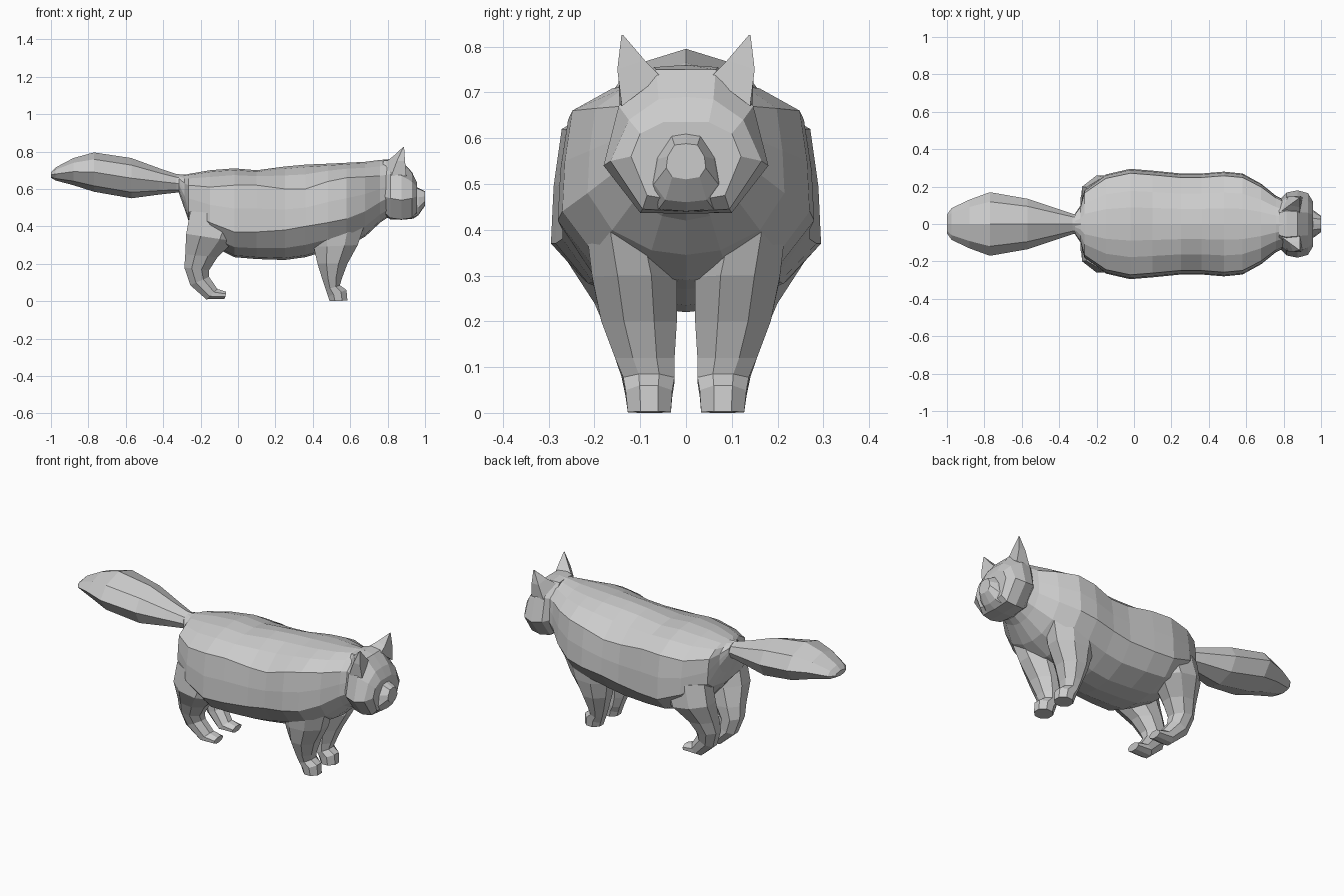
import bpy, bmesh
from mathutils import Vector

fur = bpy.data.materials.new("grey fur")
fur.diffuse_color = (0.6, 0.6, 0.6, 1)


def loft(name, rings, mirror=False):
    """Skin a list of equal-length point rings, cap both ends, flat shaded."""
    bm = bmesh.new()
    loops = [[bm.verts.new(p) for p in r] for r in rings]
    n = len(loops[0])
    for a, b in zip(loops, loops[1:]):
        for i in range(n):
            j = (i + 1) % n
            bm.faces.new((a[i], a[j], b[j], b[i]))
    bm.faces.new(loops[0])
    bm.faces.new(loops[-1])
    bmesh.ops.remove_doubles(bm, verts=bm.verts, dist=0.0005)
    bmesh.ops.recalc_face_normals(bm, faces=bm.faces)
    me = bpy.data.meshes.new(name)
    bm.to_mesh(me)
    bm.free()
    me.materials.append(fur)
    ob = bpy.data.objects.new(name, me)
    bpy.context.collection.objects.link(ob)
    if mirror:
        m = ob.modifiers.new("mirror", 'MIRROR')
        m.use_axis = (False, True, False)
    return ob


def symmetric(x, half):
    """Close a half profile (y, z) running from top centre to bottom centre."""
    return [(x, y, z) for y, z in half] + [(x, -y, z) for y, z in half[-2:0:-1]]


# Body: x, top, bottom, half width, shoulder crease height, widest height
def body_ring(x, top, bot, w, crease, wide):
    return symmetric(x, [
        (0, top), (.3 * w, top - .1 * (top - crease)),
        (.6 * w, crease + .6 * (top - crease)), (.92 * w, crease),
        (.98 * w, (crease + wide) / 2), (w, wide),
        (.75 * w, wide - .6 * (wide - bot)), (.35 * w, bot + .01), (0, bot)])


body = [
    (-.315, .675, .575, .055, .655, .62),
    (-.285, .675, .49, .10, .63, .56),
    (-.265, .68, .43, .18, .62, .48),
    (-.15, .70, .30, .265, .61, .42),
    (-.02, .71, .235, .295, .62, .37),
    (.10, .70, .225, .285, .62, .37),
    (.25, .72, .22, .27, .60, .38),
    (.36, .73, .235, .27, .60, .40),
    (.48, .735, .27, .28, .64, .42),
    (.58, .74, .29, .27, .66, .44),
    (.68, .745, .345, .215, .665, .48),
    (.76, .755, .42, .15, .67, .53),
    (.82, .76, .46, .12, .68, .56)]
loft("body", [body_ring(*s) for s in body])


# Tail: x, top, bottom, half width
def tail_ring(x, top, bot, w):
    mid, h = (top + bot) / 2, (top - bot) / 2
    return symmetric(x, [(0, top), (.7 * w, mid + .65 * h), (w, mid),
                         (.7 * w, mid - .7 * h), (0, bot)])


tail = [(-1, .69, .66, .05), (-.975, .715, .645, .085), (-.88, .765, .62, .13),
        (-.77, .795, .585, .17), (-.57, .765, .55, .135),
        (-.42, .71, .57, .085), (-.33, .68, .58, .055), (-.27, .675, .58, .05)]
loft("tail", [tail_ring(*s) for s in tail])

# Head: half profiles along x
head = [
    (.775, [(0, .755), (.06, .75), (.11, .67), (.125, .56), (.08, .48), (0, .46)]),
    (.815, [(0, .76), (.07, .755), (.14, .68), (.168, .55), (.09, .445), (0, .437)]),
    (.875, [(0, .75), (.065, .75), (.147, .67), (.18, .54), (.10, .437), (0, .435)]),
    (.93, [(0, .69), (.06, .685), (.125, .64), (.165, .55), (.095, .445), (0, .44)]),
    (.957, [(0, .635), (.05, .635), (.10, .61), (.12, .56), (.085, .475), (0, .46)])]
loft("head", [symmetric(x, h) for x, h in head])

# Muzzle
muzzle = [
    (.935, [(0, .62), (.035, .615), (.07, .56), (.08, .50), (.06, .445), (0, .44)]),
    (.965, [(0, .605), (.03, .60), (.06, .555), (.07, .50), (.045, .465), (0, .46)]),
    (1.0, [(0, .588), (.025, .585), (.04, .56), (.043, .535), (.03, .515), (0, .51)])]
loft("muzzle", [symmetric(x, h) for x, h in muzzle])

# Ears: base, middle and tip
ear = [
    [(.885, .055, .735), (.90, .14, .67), (.82, .145, .67), (.79, .07, .745)],
    [(.888, .09, .77), (.893, .15, .75), (.85, .148, .75), (.83, .10, .775)],
    [(.886, .137, .825), (.888, .141, .825), (.884, .141, .825), (.882, .138, .823)]]
loft("ear", ear, mirror=True)


# Legs: back point (x, z), front point (x, z), inner y, outer y
OCT = [(0, .3), (0, .7), (.3, 1), (.7, 1), (1, .7), (1, .3), (.7, 0), (.3, 0)]


def leg_ring(xb, zb, xf, zf, yi, yo):
    return [Vector((xb + u * (xf - xb), yi + v * (yo - yi), zb + u * (zf - zb)))
            for u, v in OCT]


hind = [
    (-.255, .48, .04, .46, .07, .25),
    (-.277, .36, -.02, .32, .06, .26),
    (-.282, .25, -.11, .235, .05, .20),
    (-.287, .18, -.155, .165, .05, .17),
    (-.255, .085, -.155, .13, .05, .145),
    (-.17, .01, -.11, .065, .04, .13),
    (-.07, .013, -.063, .05, .045, .125)]
loft("hind_leg", [leg_ring(*s) for s in hind], mirror=True)

front = [
    (.39, .42, .68, .42, .05, .22),
    (.405, .29, .64, .30, .02, .205),
    (.425, .20, .585, .20, .02, .185),
    (.45, .12, .555, .12, .025, .155),
    (.47, .06, .545, .085, .025, .137),
    (.482, .025, .58, .06, .03, .132),
    (.49, 0, .585, .003, .033, .127)]
loft("front_leg", [leg_ring(*s) for s in front], mirror=True)
